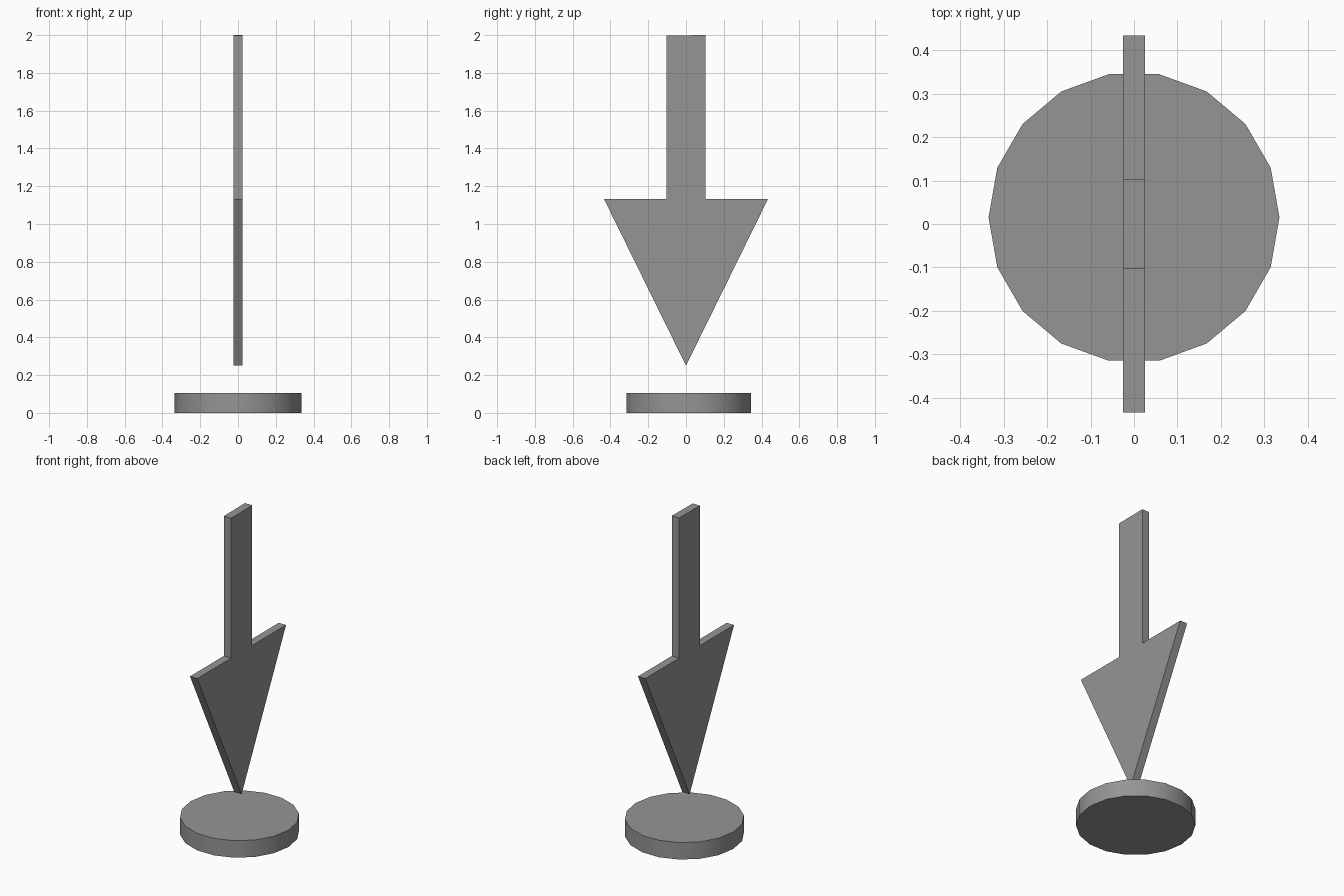
import bpy, bmesh
from math import cos, sin, tau
from mathutils import Vector

if "Cube" in bpy.data.objects:
    bpy.data.objects.remove(bpy.data.objects["Cube"])

# Dark grey for both parts
grey = bpy.data.materials.new("dark_grey")
grey.diffuse_color = (0.3, 0.3, 0.3, 1)
grey.use_nodes = True
grey.node_tree.nodes["Principled BSDF"].inputs["Base Color"].default_value = grey.diffuse_color


def prism(name, outline, depth):
    """Extrude a flat outline along the depth vector into a closed solid."""
    bm = bmesh.new()
    face = bm.faces.new([bm.verts.new(p) for p in outline])
    ext = bmesh.ops.extrude_face_region(bm, geom=[face], use_keep_orig=True)
    moved = [g for g in ext["geom"] if isinstance(g, bmesh.types.BMVert)]
    bmesh.ops.translate(bm, verts=moved, vec=Vector(depth))
    bmesh.ops.recalc_face_normals(bm, faces=bm.faces)
    mesh = bpy.data.meshes.new(name)
    bm.to_mesh(mesh)
    bm.free()
    mesh.materials.append(grey)
    obj = bpy.data.objects.new(name, mesh)
    bpy.context.collection.objects.link(obj)
    return obj


# Flat arrow pointing down, profile in the YZ plane
profile = [(0, 0.25), (0.434, 1.132), (0.103, 1.132), (0.103, 2.0),
           (-0.102, 1.998), (-0.102, 1.132), (-0.434, 1.132)]
prism("down_arrow", [(-0.025, y, z) for y, z in profile], (0.05, 0, 0))

# 18-sided base disc, slightly off centre in y
SIDES, RADIUS = 18, 0.335
ring = [(RADIUS * cos(tau * i / SIDES), 0.015 + RADIUS * sin(tau * i / SIDES), 0)
        for i in range(SIDES)]
disc = prism("base_disc", ring, (0, 0, 0.105))
bpy.context.view_layer.objects.active = disc
disc.select_set(True)
bpy.ops.object.shade_smooth_by_angle()
